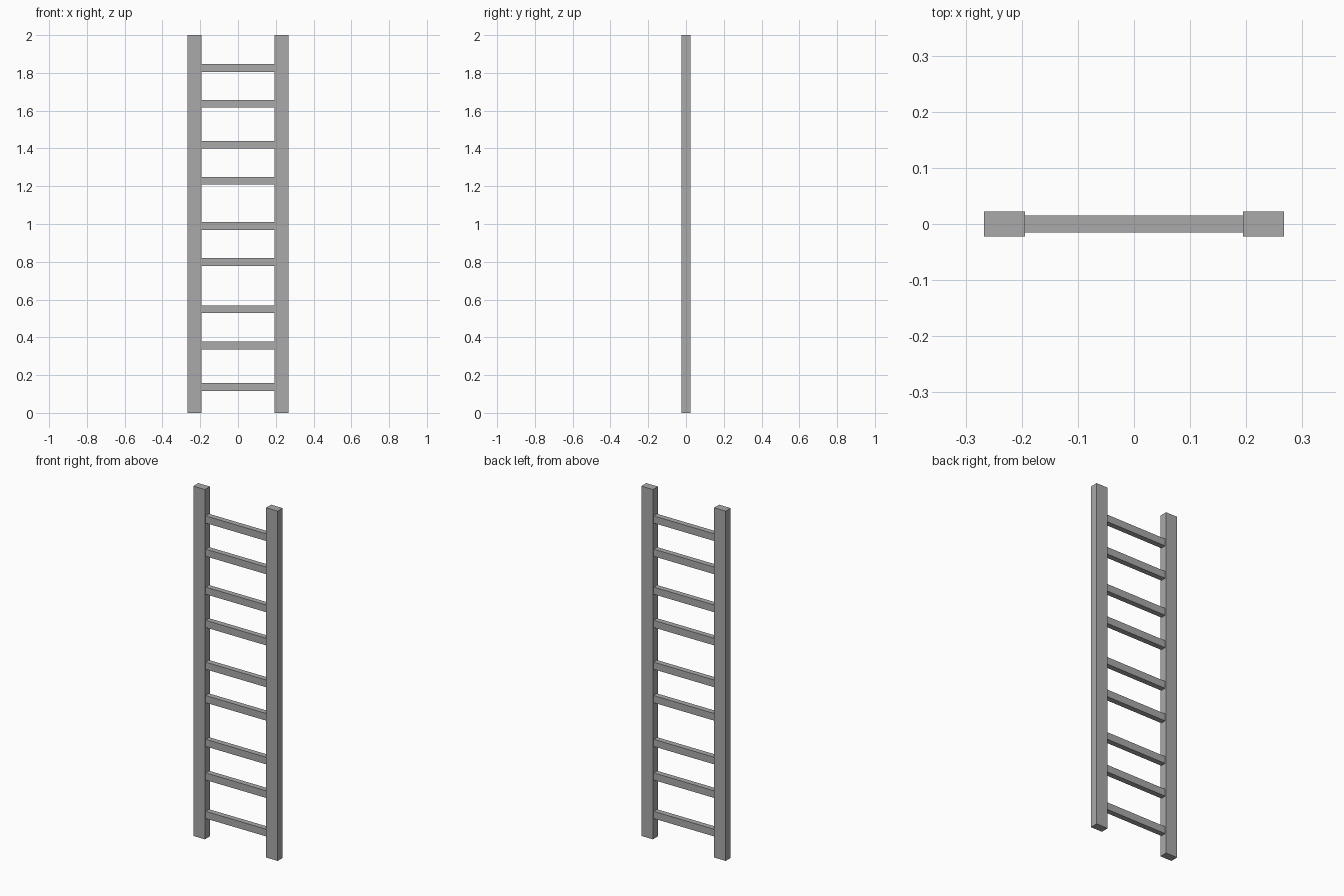
import bpy

cube = bpy.data.objects.get("Cube")
if cube:
    bpy.data.objects.remove(cube, do_unlink=True)

# Single grey material
grey = bpy.data.materials.new("plain grey")
grey.use_nodes = True
colour = (0.4, 0.4, 0.4, 1)
grey.diffuse_color = colour
grey.node_tree.nodes["Principled BSDF"].inputs["Base Color"].default_value = colour


def box(name, size, centre):
    bpy.ops.mesh.primitive_cube_add(size=1, location=centre)
    part = bpy.context.object
    part.name = name
    part.scale = size
    bpy.ops.object.transform_apply(location=False, rotation=False, scale=True)
    part.data.materials.append(grey)
    return part


HEIGHT = 2.0
OUTER, INNER = 0.267, 0.194   # rail faces measured from the centre
RAIL_DEPTH = 0.045
RUNG_DEPTH, RUNG_HEIGHT = 0.031, 0.041

# Side rails
for side, sign in (("left", 1), ("right", -1)):
    box(side + "_rail", (OUTER - INNER, RAIL_DEPTH, HEIGHT),
        (sign * (OUTER + INNER) / 2, 0, HEIGHT / 2))

# Unevenly spaced rungs, butted against the rails
rung_heights = [0.137, 0.357, 0.549, 0.799, 0.99, 1.229, 1.419, 1.636, 1.826]
for number, z in enumerate(rung_heights, 1):
    box(f"rung_{number}", (2 * INNER, RUNG_DEPTH, RUNG_HEIGHT), (0, 0, z))
